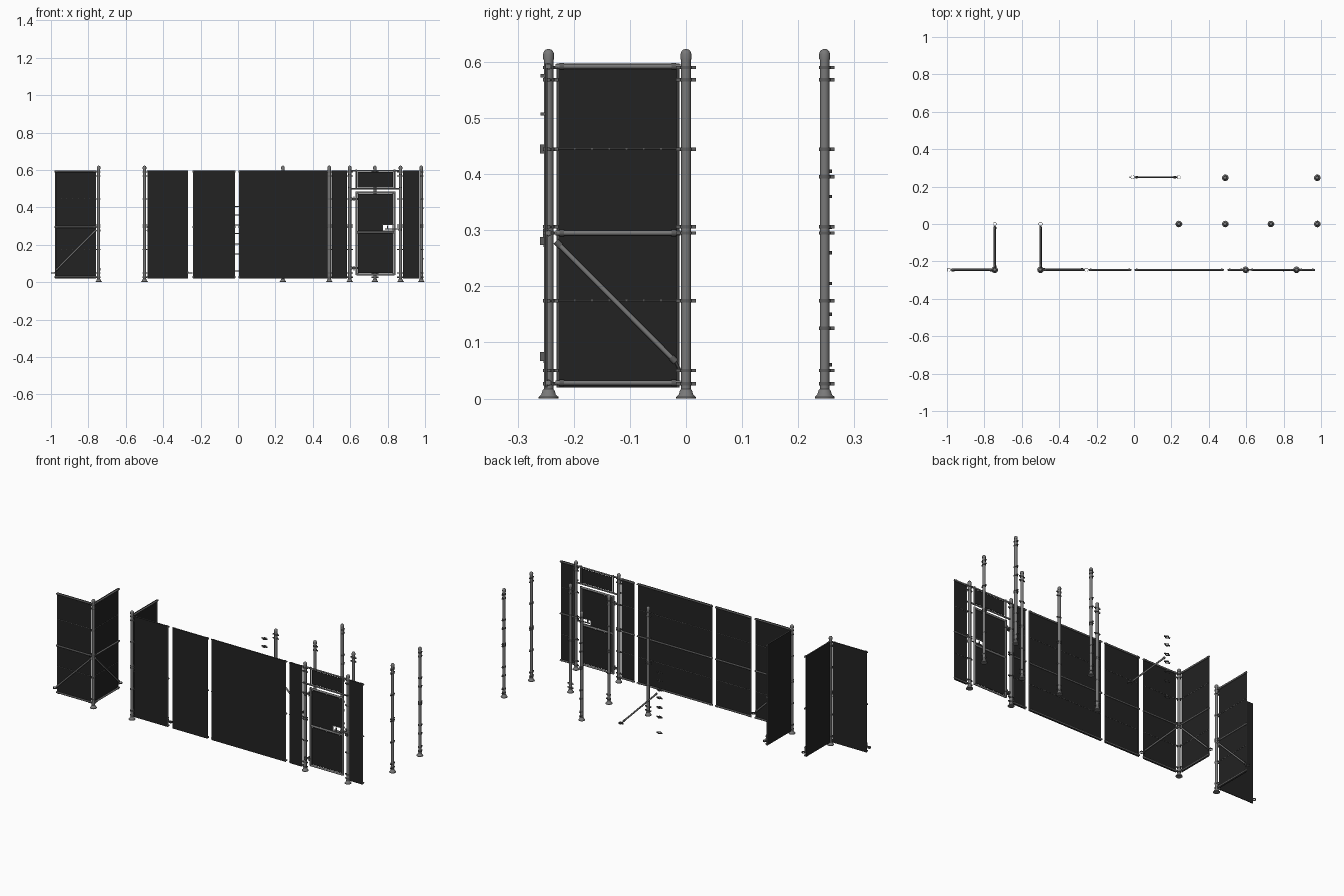
import bpy, bmesh, math
from mathutils import Vector, Matrix

if "Cube" in bpy.data.objects:
    bpy.data.objects.remove(bpy.data.objects["Cube"])


def material(name, v):
    m = bpy.data.materials.new(name)
    m.diffuse_color = (v, v, v, 1)
    m.use_nodes = True
    m.node_tree.nodes["Principled BSDF"].inputs["Base Color"].default_value = m.diffuse_color
    return m


STEEL = material("galvanised_steel", 0.19)
FITTING = material("dark_fitting", 0.11)
MESH = material("black_mesh", 0.016)


def finish(bm, name, mat):
    bmesh.ops.recalc_face_normals(bm, faces=bm.faces)
    me = bpy.data.meshes.new(name)
    for f in bm.faces:
        f.smooth = True
    bm.to_mesh(me)
    bm.free()
    me.set_sharp_from_angle(angle=math.radians(40))
    me.materials.append(mat)
    ob = bpy.data.objects.new(name, me)
    bpy.context.collection.objects.link(ob)


def tube(bm, p, q, r, n=12):
    p, q = Vector(p), Vector(q)
    rot = (q - p).to_track_quat('Z', 'Y').to_matrix().to_4x4()
    bmesh.ops.create_cone(bm, cap_ends=True, segments=n, radius1=r, radius2=r,
                          depth=(q - p).length, matrix=Matrix.Translation((p + q) / 2) @ rot)


def box(bm, c, s):
    bmesh.ops.create_cube(bm, size=1, matrix=Matrix.Translation(c) @ Matrix.Diagonal((*s, 1)))


def lathe(bm, prof, c, n=20, closed=False):
    rings = [[bm.verts.new((c[0] + r * math.cos(2 * math.pi * i / n),
                            c[1] + r * math.sin(2 * math.pi * i / n), c[2] + z))
              for i in range(n)] for r, z in prof]
    pairs = list(zip(rings, rings[1:])) + ([(rings[-1], rings[0])] if closed else [])
    for a, b in pairs:
        for i in range(n):
            j = (i + 1) % n
            bm.faces.new((a[i], a[j], b[j], b[i]))
    if not closed:
        bm.faces.new(rings[0])
        bm.faces.new(rings[-1])


def clip(bm, x, y, z, dirs):
    # hollow band around a post with bolted tabs
    lathe(bm, [(0.0085, -.003), (0.0105, -.003), (0.0105, .003), (0.0085, .003)], (x, y, z), 14, True)
    for dx, dy in dirs:
        box(bm, (x + dx * .0135, y + dy * .0135, z),
            (.009 if dx else .005, .009 if dy else .005, .006))
        tube(bm, (x + dx * .0145 - dy * .005, y + dy * .0145 - dx * .005, z),
             (x + dx * .0145 + dy * .005, y + dy * .0145 + dx * .005, z), .0018, 6)


E, W, N, S = (1, 0), (-1, 0), (0, 1), (0, -1)
LEVELS = [.026, .05, .174, .295, .306, .444, .568, .59]


def post(name, x, y, dirs, levels=LEVELS):
    bm = bmesh.new()
    # flared foot and tube
    lathe(bm, [(.0175, 0), (.0175, .003), (.013, .007), (.0105, .015), (.0085, .017), (.0085, .606)], (x, y, 0))
    # domed cap
    lathe(bm, [(.0095, .604), (.0098, .614), (.008, .619), (.0045, .622), (.001, .623)], (x, y, 0))
    finish(bm, name, STEEL)
    bm = bmesh.new()
    for z in levels:
        clip(bm, x, y, z, dirs)
    finish(bm, name + "_bands", FITTING)


def brace(name, hi, lo, ring, d):
    bm = bmesh.new()
    tube(bm, hi, lo, .0045)
    finish(bm, name, STEEL)
    bm = bmesh.new()
    v = (Vector(lo) - Vector(hi)).normalized()
    for p, s in ((hi, 1), (lo, -1)):
        tube(bm, p, Vector(p) + v * s * .012, .006)
    clip(bm, *ring, [(-d[0], -d[1])])
    tube(bm, lo, (ring[0] - d[0] * .011, ring[1] - d[1] * .011, ring[2]), .003, 8)
    finish(bm, name + "_fittings", FITTING)


def panel(name, o, d, s0, s1, side, braced=False):
    # fence section: o start point, d run direction, side = side carrying the rails
    d2, n2 = Vector((*d, 0)), Vector((*side, 0))
    at = lambda s, z, off=0: Vector((*o, z)) + d2 * s + n2 * off
    bm = bmesh.new()
    c = (at(s0, .02, -.0055) + at(s1, .597, -.0055)) / 2
    L = s1 - s0
    box(bm, c, (L if d[0] else .002, L if d[1] else .002, .577))
    finish(bm, name + "_mesh", MESH)
    bm = bmesh.new()
    for z in (.028, .295, .592):
        tube(bm, at(s0 - .004, z), at(s1 + .004, z), .0045)
    for s in (s0, s1):
        tube(bm, at(s, .02, -.004), at(s, .597, -.004), .002, 8)
    for z in (.175, .445):
        tube(bm, at(s0, z, -.0045), at(s1, z, -.0045), .0008, 6)
    finish(bm, name + "_rails", STEEL)
    bm = bmesh.new()
    for z in (.028, .295, .592):
        for s in (s0 + .008, s1 - .008):
            tube(bm, at(s - .004, z), at(s + .004, z), .006)
    # wire ties
    k = max(2, int(L / .03))
    for i in range(1, k):
        for z in (.175, .445):
            box(bm, at(s0 + L * i / k, z, -.0045), (.003, .003, .003))
    finish(bm, name + "_cups", FITTING)
    if braced:
        brace(name + "_brace", at(.013, .28, .003), at(.227, .065, .003), at(.245, .05), d)


# corner sections
Y = -.245
panel("left_corner_front", (-.745, Y), W, .016, .231, S, True)
panel("left_corner_side", (-.745, Y), N, .016, .231, E, True)
post("left_corner_post", -.745, Y, (W, N))
panel("inner_corner_front", (-.5, Y), E, .018, .23, N, True)
panel("inner_corner_side", (-.5, Y), N, .016, .231, E, True)
post("inner_corner_post", -.5, Y, (E, N))

# straight sections
panel("short_section", (0, Y), E, -.238, -.018, N)
panel("long_section", (0, Y), E, .008, .477, N)

# gate section
panel("gate_left_infill", (0, Y), E, .503, .582, N)
panel("gate_right_infill", (0, Y), E, .885, .965, N)
post("gate_hinge_post", .597, Y, (W, E))
post("gate_latch_post", .869, Y, (W, E))
X0, X1 = .633, .837
bm = bmesh.new()
for x in (X0, X1):
    tube(bm, (x, Y, .037), (x, Y, .485), .0055)
    tube(bm, (x, Y, .497), (x, Y, .602), .0045)
for z in (.04, .267, .479):
    tube(bm, (X0, Y, z), (X1, Y, z), .0055)
for z in (.5, .595):
    tube(bm, (.605, Y, z), (.861, Y, z), .0045)
for x in (X0 + .009, X1 - .009):
    tube(bm, (x, Y, .046), (x, Y, .262), .0015, 6)
    tube(bm, (x, Y, .272), (x, Y, .474), .0015, 6)
# latch box frame
for z in (.274, .306):
    box(bm, (.803, Y, z), (.062, .006, .003))
box(bm, (.773, Y, .29), (.003, .006, .034))
finish(bm, "gate_frame", STEEL)

bm = bmesh.new()
for x0, x1, z0, z1 in ((.642, .828, .048, .26), (.642, .772, .274, .472),
                       (.772, .828, .307, .472), (.64, .83, .507, .588)):
    box(bm, ((x0 + x1) / 2, Y, (z0 + z1) / 2), (x1 - x0, .002, z1 - z0))
finish(bm, "gate_mesh", MESH)

bm = bmesh.new()
# hinges
for z in (.075, .445):
    box(bm, (.615, Y, z), (.03, .006, .01))
    box(bm, (.606, Y - .01, z), (.012, .01, .016))
    tube(bm, (.621, Y, z - .012), (.621, Y, z + .012), .003)
    lathe(bm, [(.0055, -.005), (.0075, -.005), (.0075, .005), (.0055, .005)], (X0, Y, z), 12, True)
# transom clamps
for z in (.507, .575):
    for x in (.597, .869):
        box(bm, (x, Y - .01, z), (.012, .008, .006))
# latch bolt and fork
tube(bm, (.785, Y - .004, .284), (.866, Y - .004, .284), .003)
box(bm, (.8, Y - .007, .292), (.006, .006, .02))
box(bm, (.866, Y - .011, .281), (.014, .008, .014))
finish(bm, "gate_hardware", FITTING)

# loose posts
FULL = sorted(LEVELS + [.125, .395])
post("line_post_1", .24, 0, (E, W))
post("line_post_2", .488, 0, (E,))
post("line_post_3", .732, 0, (E, W))
post("line_post_4", .98, 0, (N, S))
post("end_post_1", .488, .247, (N,), FULL)
post("end_post_2", .98, .247, (N,), FULL)

# loose brace and stack of spare bands
brace("loose_brace", (.01, .25, .28), (.222, .25, .065), (.24, .25, .05), E)
bm = bmesh.new()
for z in (.06, .15, .205, .26, .305, .36, .405):
    clip(bm, -.007, .25, z, (E, W))
finish(bm, "spare_bands", FITTING)
